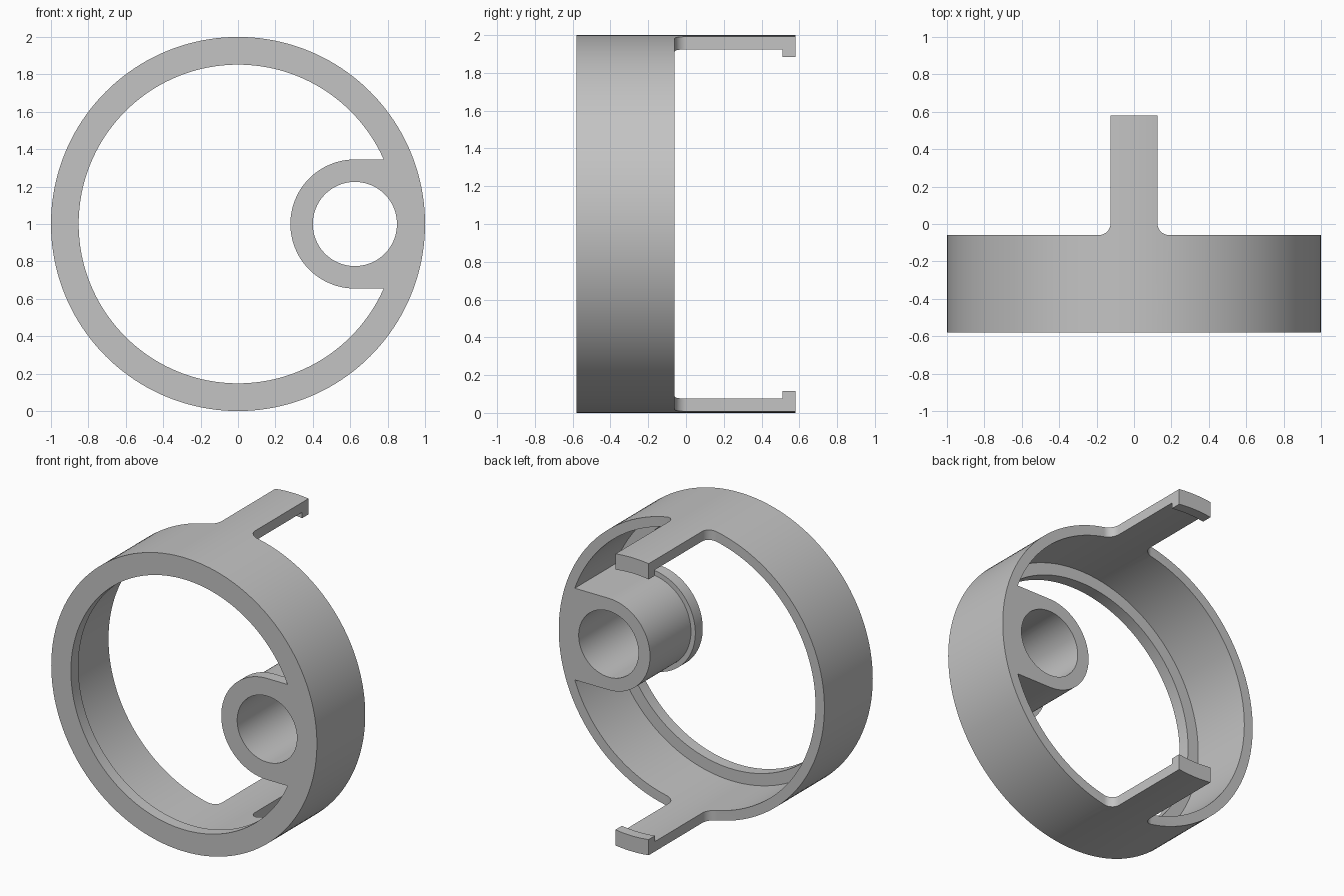
import bpy, bmesh
from math import pi, sin, cos, asin
from mathutils import Matrix, Vector

if "Cube" in bpy.data.objects:
    bpy.data.objects.remove(bpy.data.objects["Cube"])

FRONT, LIP, BACK, TIP = -0.58, -0.50, -0.06, 0.58   # depths along y
WALL, LIP_R, BOSS_X = 0.933, 0.852, 0.625
SEG = 160

grey = bpy.data.materials.new("grey_plastic")
grey.use_nodes = True
colour = (0.55, 0.55, 0.55, 1)
grey.diffuse_color = colour
grey.node_tree.nodes["Principled BSDF"].inputs["Base Color"].default_value = colour


def finish(bm, name):
    bmesh.ops.recalc_face_normals(bm, faces=bm.faces)
    mesh = bpy.data.meshes.new(name)
    bm.to_mesh(mesh)
    bm.free()
    mesh.materials.append(grey)
    obj = bpy.data.objects.new(name, mesh)
    bpy.context.collection.objects.link(obj)
    return obj


def prism(name, points, direction):
    """Extrude a closed outline along a direction."""
    bm = bmesh.new()
    face = bm.faces.new([bm.verts.new(p) for p in points])
    ext = bmesh.ops.extrude_face_region(bm, geom=[face], use_keep_orig=True)
    verts = [v for v in ext["geom"] if isinstance(v, bmesh.types.BMVert)]
    bmesh.ops.translate(bm, verts=verts, vec=direction)
    return finish(bm, name)


def lathe(name, profile):
    """Turn a closed (radius, depth) profile around the ring axis."""
    bm = bmesh.new()
    rings = []
    for i in range(SEG):
        a = 2 * pi * i / SEG
        rings.append([bm.verts.new((r * sin(a), y, 1 + r * cos(a))) for r, y in profile])
    n = len(profile)
    for i in range(SEG):
        p, q = rings[i], rings[(i + 1) % SEG]
        for j in range(n):
            k = (j + 1) % n
            bm.faces.new((p[j], p[k], q[k], q[j]))
    return finish(bm, name)


def arc(cx, cy, r, start, end, steps):
    return [(cx + r * cos(start + (end - start) * i / steps),
             cy + r * sin(start + (end - start) * i / steps)) for i in range(steps + 1)]


def combine(target, other, operation):
    mod = target.modifiers.new(operation.lower(), "BOOLEAN")
    mod.operation, mod.solver, mod.object = operation, "EXACT", other
    bpy.ops.object.select_all(action="DESELECT")
    bpy.context.view_layer.objects.active = target
    target.select_set(True)
    bpy.ops.object.modifier_apply(modifier=mod.name)
    bpy.data.objects.remove(other)


# Shell with the front lip and the hooked rear edge
body = lathe("ring_with_clip_arms", [
    (1, FRONT), (1, TIP), (0.894, TIP), (0.894, 0.51),
    (WALL, 0.51), (WALL, LIP), (LIP_R, LIP), (LIP_R, FRONT)])

# Plan outline that keeps the ring and two filleted arms
half, fillet = 0.125, 0.065
right = [(1.2, -0.8), (1.2, BACK)]
right += arc(half + fillet, BACK + fillet, fillet, -pi / 2, -pi, 10) + [(half, 0.8)]
plan = right + [(-x, y) for x, y in reversed(right)]
combine(body, prism("plan_cutter", [(x, y, -0.2) for x, y in plan], Vector((0, 0, 2.4))),
        "INTERSECT")


# Boss: rounded tongue running straight into the ring wall
def tongue(name, radius, y0, y1):
    reach = 0.97
    a = asin(radius / reach)
    outline = arc(BOSS_X, 1, radius, pi / 2, 3 * pi / 2, 64) + arc(0, 1, reach, -a, a, 24)
    return prism(name, [(x, y0, z) for x, z in outline], Vector((0, y1 - y0, 0)))


combine(body, tongue("boss", 0.312, FRONT, BACK), "UNION")
combine(body, tongue("boss_flange", 0.345, FRONT, LIP), "UNION")

# Through hole in the boss
hole = arc(BOSS_X, 1, 0.225, 0, 2 * pi, 96)[:-1]
combine(body, prism("hole_cutter", [(x, -0.8, z) for x, z in hole], Vector((0, 1.0, 0))),
        "DIFFERENCE")

body.select_set(True)
bpy.context.view_layer.objects.active = body
bpy.ops.object.shade_smooth_by_angle(angle=pi / 6)
